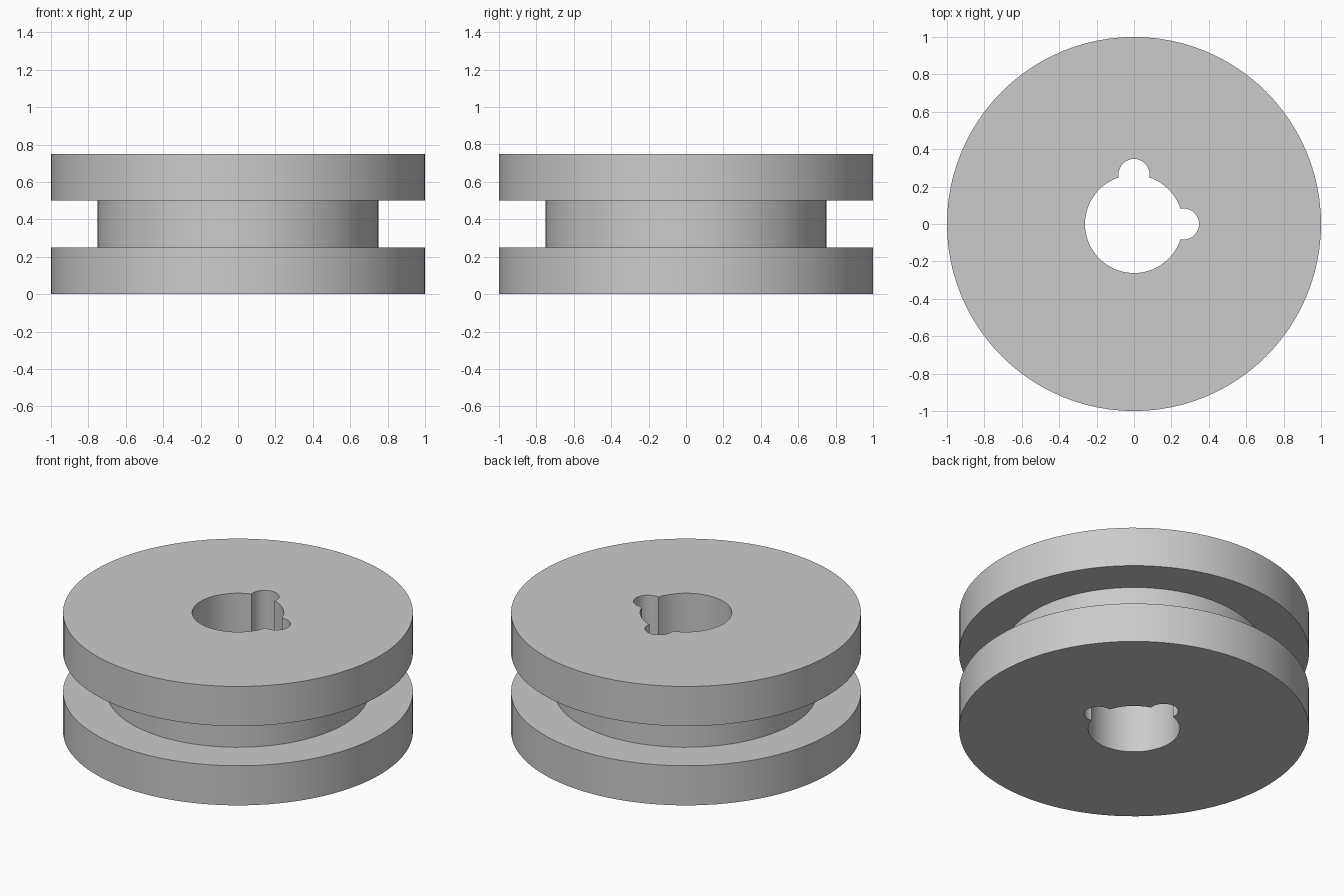
import bpy
import bmesh
import math

cube = bpy.data.objects.get("Cube")
if cube:
    bpy.data.objects.remove(cube, do_unlink=True)

HEIGHT = 0.75
RIM_RADIUS, CORE_RADIUS = 1.0, 0.75
BORE_RADIUS, NOTCH_RADIUS, NOTCH_OFFSET = 0.262, 0.083, 0.265

grey = bpy.data.materials.new("Plain grey")
grey.use_nodes = True
colour = (0.6, 0.6, 0.6, 1)
grey.diffuse_color = colour
grey.node_tree.nodes["Principled BSDF"].inputs["Base Color"].default_value = colour


def lathe(name, profile, sides):
    """Closed solid turned about z from (radius, height) points, bottom to top."""
    bm = bmesh.new()
    rings = []
    for radius, z in profile:
        angles = [2 * math.pi * i / sides for i in range(sides)]
        rings.append([bm.verts.new((radius * math.cos(a), radius * math.sin(a), z))
                      for a in angles])
    for low, high in zip(rings, rings[1:]):
        for i in range(sides):
            j = (i + 1) % sides
            bm.faces.new((low[i], low[j], high[j], high[i]))
    bm.faces.new(rings[0][::-1])
    bm.faces.new(rings[-1])
    mesh = bpy.data.meshes.new(name)
    bm.to_mesh(mesh)
    bm.free()
    mesh.materials.append(grey)
    obj = bpy.data.objects.new(name, mesh)
    bpy.context.collection.objects.link(obj)
    return obj


# Grooved wheel: two rims joined by a narrower core
wheel = lathe("grooved_wheel", [
    (RIM_RADIUS, 0), (RIM_RADIUS, HEIGHT / 3),
    (CORE_RADIUS, HEIGHT / 3), (CORE_RADIUS, HEIGHT * 2 / 3),
    (RIM_RADIUS, HEIGHT * 2 / 3), (RIM_RADIUS, HEIGHT)], 96)

# Centre bore with two round key notches, at the left and the back
cutters = []
for name, radius, x, y, sides in [
        ("bore_cutter", BORE_RADIUS, 0, 0, 64),
        ("left_notch_cutter", NOTCH_RADIUS, NOTCH_OFFSET, 0, 32),
        ("back_notch_cutter", NOTCH_RADIUS, 0, NOTCH_OFFSET, 32)]:
    cutter = lathe(name, [(radius, -0.1), (radius, HEIGHT + 0.1)], sides)
    cutter.location = (x, y, 0)
    cutter.hide_render = True
    cutters.append(cutter)
    cut = wheel.modifiers.new(name, "BOOLEAN")
    cut.operation = "DIFFERENCE"
    cut.solver = "EXACT"
    cut.object = cutter

# Apply the cuts and discard the cutters
bpy.context.view_layer.update()
for obj in bpy.context.selected_objects:
    obj.select_set(False)
wheel.select_set(True)
bpy.context.view_layer.objects.active = wheel
for cutter in cutters:
    bpy.ops.object.modifier_apply(modifier=cutter.name)
for cutter in cutters:
    bpy.data.objects.remove(cutter, do_unlink=True)

# Smooth round walls, crisp rims
bpy.ops.object.shade_smooth_by_angle(angle=math.radians(30))
